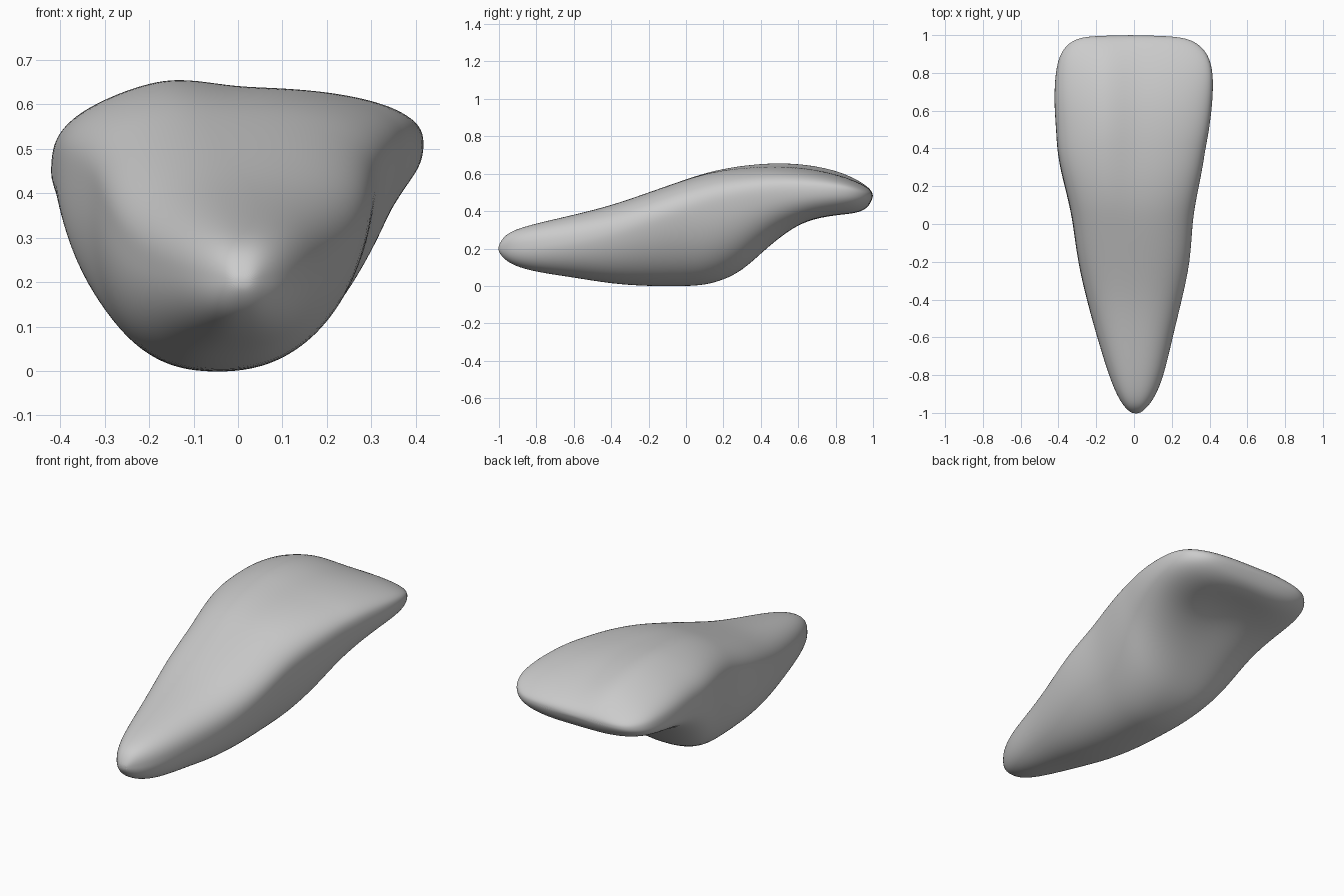
import bpy, bmesh
from math import cos, sin, pi, exp, copysign

if "Cube" in bpy.data.objects:
    bpy.data.objects.remove(bpy.data.objects["Cube"], do_unlink=True)

# Cross-sections from root tip to biting edge: y, left x, right x, bottom, widest, top
SECTIONS = [
    (-1.0, -.015, .035, .18, .20, .22), (-.975, -.045, .065, .145, .20, .265),
    (-.92, -.085, .11, .107, .20, .30), (-.8, -.135, .16, .073, .21, .335),
    (-.6, -.195, .205, .045, .23, .38), (-.4, -.25, .255, .01, .27, .43),
    (-.2, -.295, .30, -.003, .34, .50), (0, -.32, .31, -.003, .40, .57),
    (.1, -.34, .325, .003, .43, .60), (.2, -.365, .345, .03, .45, .62),
    (.3, -.39, .365, .08, .465, .632), (.4, -.407, .38, .17, .475, .638),
    (.5, -.413, .40, .25, .48, .64), (.65, -.425, .418, .325, .48, .632),
    (.8, -.418, .422, .352, .483, .60), (.9, -.395, .395, .37, .483, .565),
    (.96, -.345, .335, .40, .48, .535), (.985, -.29, .27, .435, .48, .515),
    (.995, -.22, .18, .46, .48, .50),
]
SIDES = 40


def power(v, p):
    return copysign(abs(v) ** p, v)


def ring_point(section, k):
    y, x0, x1, bottom, wide, top = section
    a = 2 * pi * k / SIDES
    c, s = cos(a), sin(a)
    crown = min(1, max(0, (y + .1) / .6)) * min(1, max(0, (1 - y) / .15))
    x = (x0 + x1) / 2 + (x1 - x0) / 2 * power(c, .85)
    # Sides sit slightly lower on the right
    z = wide + .07 * crown * x
    if s > 0:
        z += (top - z) * power(s, .8 - .12 * crown)
        # Raised ridge on the outer crown face, steeper towards the left
        width = .08 if x > -.14 else .16
        z += .026 * crown * s * exp(-((x + .14) / width) ** 2)
    else:
        z += (bottom - z) * power(-s, 1 - .15 * crown)
        # Shallow hollow on the inner crown face
        hollow = exp(-((y - .72) / .18) ** 2) * exp(-(x / .24) ** 2)
        z += .045 * hollow * -s
        # Keel of the root leans to the right
        x += .045 * s * min(1, max(0, (y + .8) / .6)) * min(1, max(0, (.7 - y) / .4))
    return (x, y, z)


bm = bmesh.new()
rings = [[bm.verts.new(ring_point(s, k)) for k in range(SIDES)] for s in SECTIONS]
for lower, upper in zip(rings, rings[1:]):
    for k in range(SIDES):
        n = (k + 1) % SIDES
        bm.faces.new((lower[k], lower[n], upper[n], upper[k]))
# Rounded closing caps
for ring, end in ((rings[0], -1.003), (rings[-1], 1.0)):
    centre = sum((v.co for v in ring), ring[0].co * 0) / SIDES
    pole = bm.verts.new((centre.x, end, centre.z))
    for k in range(SIDES):
        bm.faces.new((ring[k], ring[(k + 1) % SIDES], pole))
bmesh.ops.recalc_face_normals(bm, faces=bm.faces)
mesh = bpy.data.meshes.new("tooth")
bm.to_mesh(mesh)
bm.free()
tooth = bpy.data.objects.new("tooth", mesh)
bpy.context.collection.objects.link(tooth)

# Smooth surface
sub = tooth.modifiers.new("smooth_surface", "SUBSURF")
sub.levels = sub.render_levels = 2
for p in mesh.polygons:
    p.use_smooth = True

# Plain grey enamel
grey = bpy.data.materials.new("light grey")
grey.use_nodes = True
colour = (.6, .6, .6, 1)
grey.diffuse_color = colour
grey.node_tree.nodes["Principled BSDF"].inputs["Base Color"].default_value = colour
mesh.materials.append(grey)
